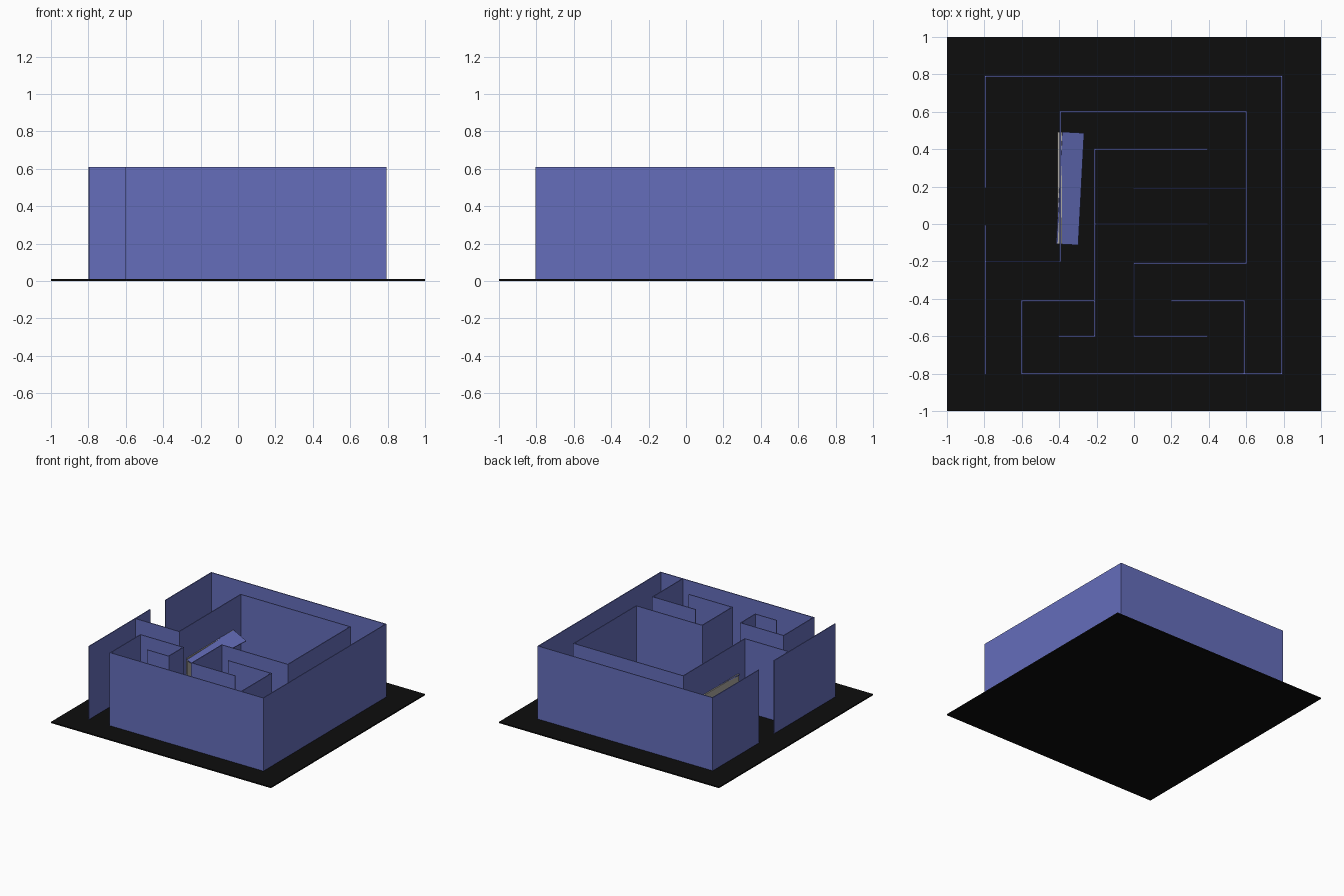
import bpy
from math import radians, atan2, hypot

if "Cube" in bpy.data.objects:
    bpy.data.objects.remove(bpy.data.objects["Cube"])


def material(name, rgb):
    m = bpy.data.materials.new(name)
    m.diffuse_color = (*rgb, 1)
    m.use_nodes = True
    m.node_tree.nodes["Principled BSDF"].inputs["Base Color"].default_value = m.diffuse_color
    return m


BLACK = material("black", (0.004, 0.004, 0.004))
BLUE = material("blue", (0.13, 0.155, 0.50))
GREY = material("grey", (0.42, 0.40, 0.36))


def box(name, center, size, mat, rot=(0, 0, 0)):
    bpy.ops.mesh.primitive_cube_add(size=1, location=center, rotation=rot)
    o = bpy.context.object
    o.name = name
    o.scale = size
    o.data.materials.append(mat)
    return o


FLOOR, THICK = 0.01, 0.007


def walls(name, paths, top):
    # each straight run of a path becomes one thin upright slab
    n = 0
    for path in paths:
        for (x0, y0), (x1, y1) in zip(path, path[1:]):
            n += 1
            box(f"{name}_{n}", ((x0 + x1) / 2, (y0 + y1) / 2, (FLOOR + top) / 2),
                (hypot(x1 - x0, y1 - y0) + THICK, THICK, top - FLOOR),
                BLUE, (0, 0, atan2(y1 - y0, x1 - x0)))


# floor plate
box("floor", (0, 0, FLOOR / 2), (2, 2, FLOOR), BLACK)

# full-height walls
walls("tall_wall", [
    [(-0.795, 0.195), (-0.795, 0.79), (0.79, 0.79), (0.79, -0.8),
     (-0.6, -0.8), (-0.6, -0.41), (-0.21, -0.41), (-0.21, -0.6), (-0.4, -0.6)],
    [(-0.795, -0.01), (-0.795, -0.8)],
    [(-0.795, -0.2), (-0.395, -0.2), (-0.395, 0.6), (0.6, 0.6), (0.6, -0.21),
     (0.0, -0.21), (0.0, -0.6), (0.39, -0.6)],
    [(0.2, -0.41), (0.59, -0.41), (0.59, -0.8)],
], 0.61)

# low walls inside the inner room
walls("low_wall", [
    [(-0.21, -0.41), (-0.21, 0.4), (0.39, 0.4)],
    [(-0.21, 0.0), (0.39, 0.0)],
    [(0.0, 0.19), (0.6, 0.19)],
], 0.2)

# grey door panel set in the wall, with a sloping flap above it
box("door_panel", (-0.397, 0.193, 0.183), (0.024, 0.6, 0.346), GREY)
box("door_flap", (-0.342, 0.19, 0.328), (0.128, 0.6, 0.008), BLUE,
    (0, radians(25), radians(-3)))
